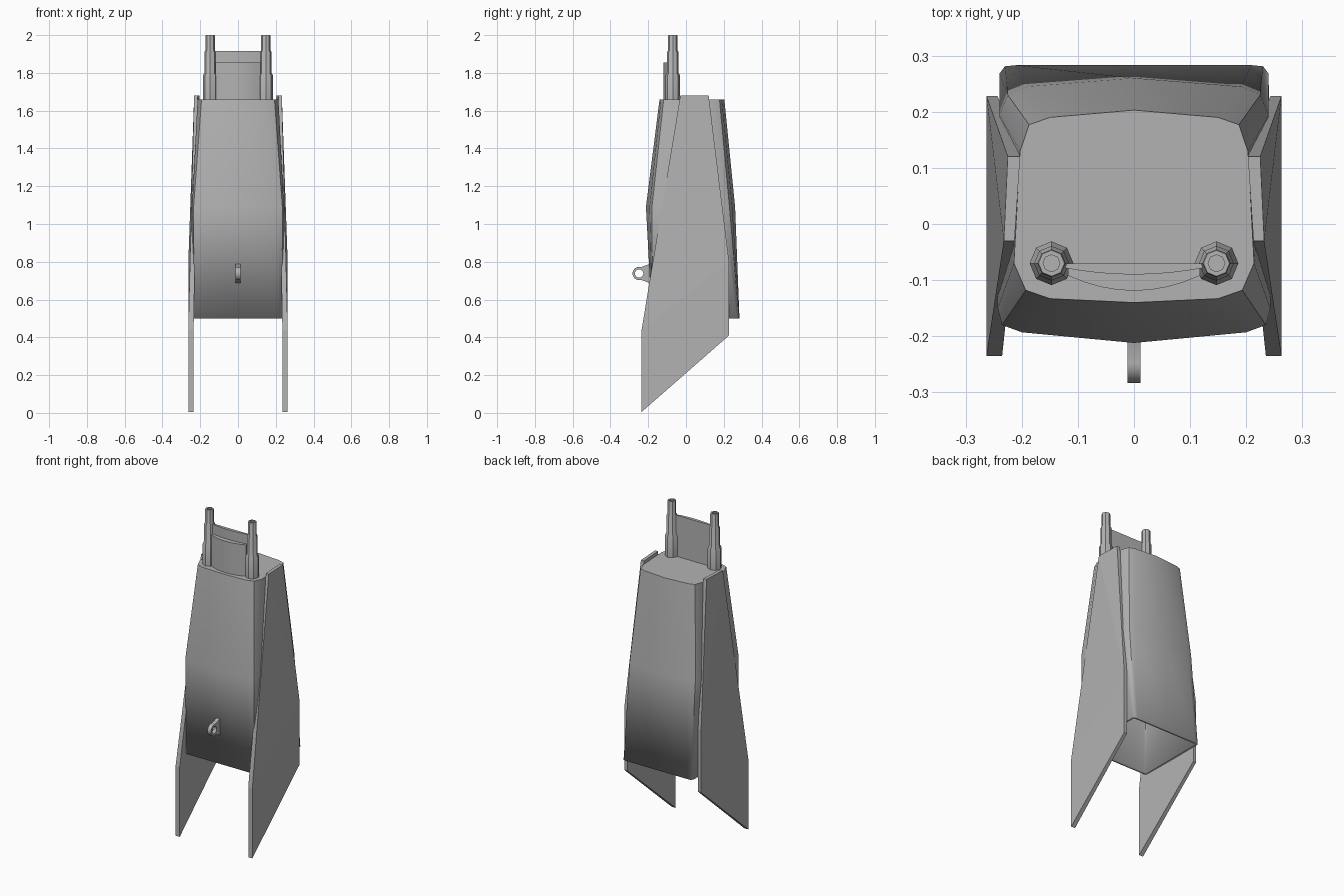
import bpy, bmesh, math

cube = bpy.data.objects.get("Cube")
if cube:
    bpy.data.objects.remove(cube)

grey = bpy.data.materials.new("plain grey")
grey.use_nodes = True
COLOUR = (0.45, 0.45, 0.45, 1)
grey.diffuse_color = COLOUR
grey.node_tree.nodes["Principled BSDF"].inputs["Base Color"].default_value = COLOUR


def make(name, verts, faces, smooth=True):
    bm = bmesh.new()
    vs = [bm.verts.new(v) for v in verts]
    for f in faces:
        bm.faces.new([vs[i] for i in f])
    bmesh.ops.recalc_face_normals(bm, faces=bm.faces)
    me = bpy.data.meshes.new(name)
    bm.to_mesh(me)
    bm.free()
    me.materials.append(grey)
    ob = bpy.data.objects.new(name, me)
    bpy.context.collection.objects.link(ob)
    if smooth:
        bpy.ops.object.select_all(action="DESELECT")
        ob.select_set(True)
        bpy.context.view_layer.objects.active = ob
        bpy.ops.object.shade_smooth_by_angle(angle=math.radians(30))
    return ob


def loft(name, rings, cap_start=True, cap_end=True, smooth=True):
    n = len(rings[0])
    verts = [p for r in rings for p in r]
    faces = [(k * n + i, k * n + (i + 1) % n, (k + 1) * n + (i + 1) % n, (k + 1) * n + i)
             for k in range(len(rings) - 1) for i in range(n)]
    if cap_start:
        faces.append(range(n))
    if cap_end:
        faces.append(range(n * (len(rings) - 1), n * len(rings)))
    return make(name, verts, faces, smooth)


# Hollow tapering body, open underneath; half sections run back to front
def section(z, half):
    pts = half + [(-x, y) for x, y in reversed(half[1:-1])]
    return [(x, y, z) for x, y in pts]


low = [(0, .283), (.21, .283), (.23, .281), (.24, .268),
       (.24, -.165), (.233, -.177), (.21, -.18), (0, -.18)]
middle = [(0, .26), (.19, .245), (.225, .23), (.24, .195),
          (.243, -.15), (.235, -.18), (.2, -.193), (0, -.212)]
top = [(0, .203), (.15, .19), (.187, .177), (.203, .13),
       (.214, -.07), (.193, -.118), (.15, -.133), (0, -.14)]
body = loft("body", [section(.5, low), section(1.09, middle), section(1.66, top)],
            cap_start=False)
wall = body.modifiers.new("wall", "SOLIDIFY")
wall.thickness = 0.016
wall.offset = -1

# Side fins: y, z, inner x, outer x
fin = [(-.235, .005, .235, .263), (-.235, .44, .235, .263), (-.03, 1.68, .213, .232),
       (.12, 1.68, .203, .225), (.228, .8, .243, .263), (.228, .41, .243, .263)]
for side, s in (("left", 1), ("right", -1)):
    verts = [(s * p[2], p[0], p[1]) for p in fin] + [(s * p[3], p[0], p[1]) for p in fin]
    skin = [(0, 1, 4, 5), (1, 2, 4), (2, 3, 4)]
    faces = skin + [tuple(i + 6 for i in f) for f in skin]
    faces += [(i, (i + 1) % 6, (i + 1) % 6 + 6, i + 6) for i in range(6)]
    make(side + "_fin", verts, faces, smooth=False)

# Stepped posts with a hollow tip: radius, height
steps = [(.039, 1.65), (.039, 1.785), (.031, 1.8), (.031, 1.908), (.025, 1.92),
         (.025, 1.995), (.023, 2), (.015, 2), (.015, 1.95)]
for side, s in (("left", 1), ("right", -1)):
    rings = [[(s * .147 + r * math.cos(i * math.tau / 8), -.07 + r * math.sin(i * math.tau / 8), z)
              for i in range(8)] for r, z in steps]
    loft(side + "_post", rings)


# Bowed panels between the posts
def panel(name, half_width, back, edge, bow, z0, z1):
    xs = [half_width * (i / 4 - 1) for i in range(9)]
    outline = [(x, edge - bow * (1 - (x / half_width) ** 2)) for x in xs]
    outline += [(half_width, back), (-half_width, back)]
    loft(name, [[(x, y, z) for x, y in outline] for z in (z0, z1)])


panel("rear_panel", .125, -.07, -.078, .012, 1.65, 1.915)
panel("front_panel", .118, -.075, -.092, .027, 1.65, 1.855)

# Eyelet on the front: a ring whose outline flares into the body
cy, cz, n = -.248, .738, 24
hole, outer = [], []
for i in range(n):
    a = i * math.tau / n
    c, d = math.cos(a), math.sin(a)
    hole.append((cy + .022 * c, cz + .022 * d))
    if c > .3:
        outer.append((-.185, cz + .058 * d / math.sin(math.acos(.3))))
    else:
        outer.append((cy + .035 * c, cz + .035 * d))
rings = [[(x, y, z) for y, z in loop] for x, loop in
         ((-.012, hole), (-.012, outer), (.012, outer), (.012, hole), (-.012, hole))]
eyelet = loft("eyelet", rings, cap_start=False, cap_end=False)
bm = bmesh.new()
bm.from_mesh(eyelet.data)
bmesh.ops.remove_doubles(bm, verts=bm.verts, dist=1e-5)
bmesh.ops.recalc_face_normals(bm, faces=bm.faces)
bm.to_mesh(eyelet.data)
bm.free()
